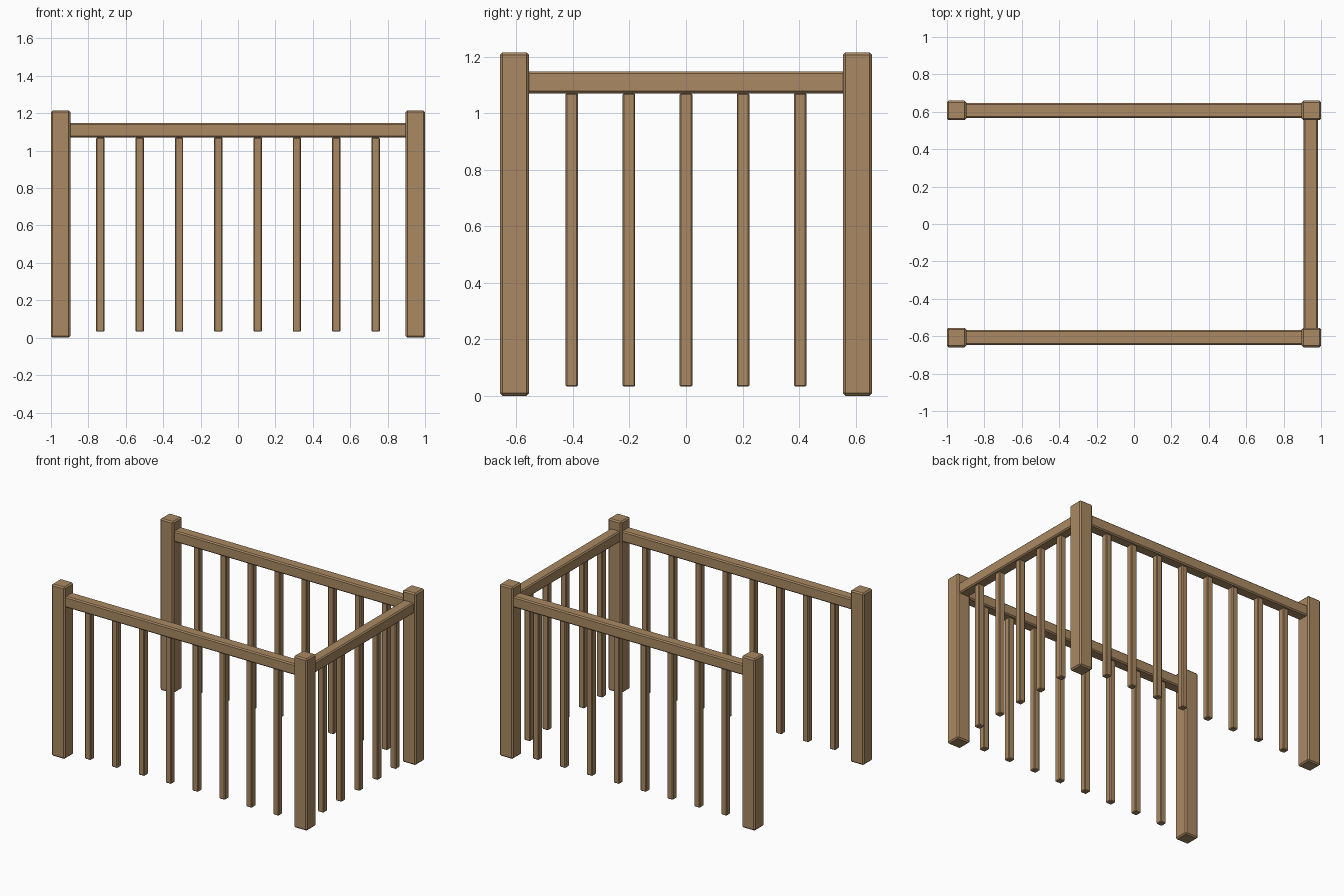
import bpy

if "Cube" in bpy.data.objects:
    bpy.data.objects.remove(bpy.data.objects["Cube"])

wood = bpy.data.materials.new("warm_wood")
wood.diffuse_color = (0.40, 0.25, 0.125, 1)
wood.use_nodes = True
wood.node_tree.nodes["Principled BSDF"].inputs["Base Color"].default_value = wood.diffuse_color

PX, PY = 0.948, 0.607        # post centre lines
POST, POST_H = 0.104, 1.215  # post width and height
RAIL_LO, RAIL_HI, RAIL_W = 1.07, 1.148, 0.078
BAL_LO, BAL_W = 0.032, 0.045


def box(name, centre, size, bevel):
    """Chamfered flat-shaded timber."""
    bpy.ops.mesh.primitive_cube_add(size=1, location=centre)
    ob = bpy.context.object
    ob.name = name
    ob.scale = size
    bpy.ops.object.transform_apply(location=False, rotation=False, scale=True)
    mod = ob.modifiers.new("chamfer", 'BEVEL')
    mod.width = bevel
    mod.segments = 1
    ob.data.materials.append(wood)


def baluster(name, x, y):
    h = RAIL_LO + 0.001 - BAL_LO
    box(name, (x, y, BAL_LO + h / 2), (BAL_W, BAL_W, h), 0.005)


rail_z, rail_h = (RAIL_LO + RAIL_HI) / 2, RAIL_HI - RAIL_LO

for side, sy in (("front", -1), ("back", 1)):
    # corner posts
    for end, sx in (("left", -1), ("right", 1)):
        box(f"{side}_{end}_post", (sx * PX, sy * PY, POST_H / 2), (POST, POST, POST_H), 0.009)
    # long rail with eight balusters
    box(f"{side}_rail", (0, sy * PY, rail_z), (2 * PX - 0.04, RAIL_W, rail_h), 0.008)
    for i in range(8):
        baluster(f"{side}_baluster_{i + 1}", (i - 3.5) * 0.2102, sy * PY)

# right-hand rail with five balusters (left side stays open)
box("right_rail", (PX - 0.003, 0, rail_z), (RAIL_W, 2 * PY - 0.04, rail_h), 0.008)
for i in range(5):
    baluster(f"right_baluster_{i + 1}", PX - 0.003, (i - 2) * 0.2022)
